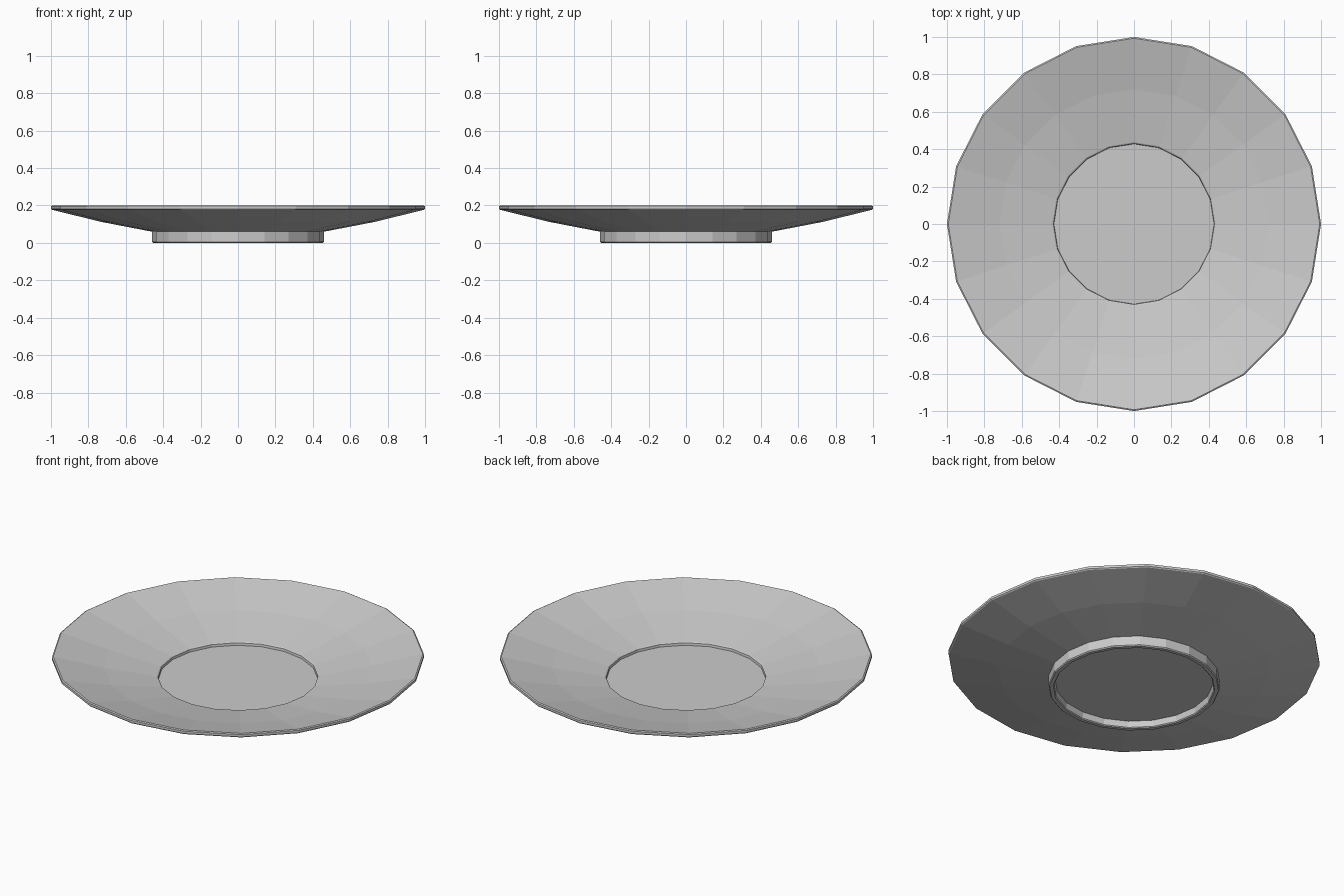
import bpy, bmesh
from math import cos, sin, tau

if "Cube" in bpy.data.objects:
    bpy.data.objects.remove(bpy.data.objects["Cube"])

SIDES = 20


def lathe(name, profile):
    """Spin an (r, z) profile around z; the points at r = 0 close each end."""
    bm = bmesh.new()
    rings = []
    for r, z in profile:
        if r == 0:
            rings.append([bm.verts.new((0, 0, z))] * SIDES)
        else:
            rings.append([bm.verts.new((r * cos(tau * i / SIDES), r * sin(tau * i / SIDES), z))
                          for i in range(SIDES)])
    for a, b in zip(rings, rings[1:]):
        for i in range(SIDES):
            j = (i + 1) % SIDES
            quad = [a[i], a[j], b[j], b[i]]
            bm.faces.new(list(dict.fromkeys(quad)))
    bmesh.ops.recalc_face_normals(bm, faces=bm.faces)
    mesh = bpy.data.meshes.new(name)
    bm.to_mesh(mesh)
    bm.free()
    obj = bpy.data.objects.new(name, mesh)
    bpy.context.collection.objects.link(obj)
    return obj


# Saucer: underside recess, foot ring, flared bowl, rim, cup well
lathe("saucer", [
    (0, 0.04), (0.425, 0.04),                                 # recess under the foot
    (0.43, 0.005), (0.435, 0), (0.455, 0), (0.46, 0.006),     # foot ring
    (0.46, 0.06), (0.73, 0.112), (0.995, 0.177),              # underside
    (1.0, 0.182), (1.0, 0.196), (0.993, 0.20),                # rim
    (0.72, 0.132), (0.437, 0.078),                            # upper surface
    (0.43, 0.074), (0.428, 0.06), (0, 0.06),                  # cup well
])
